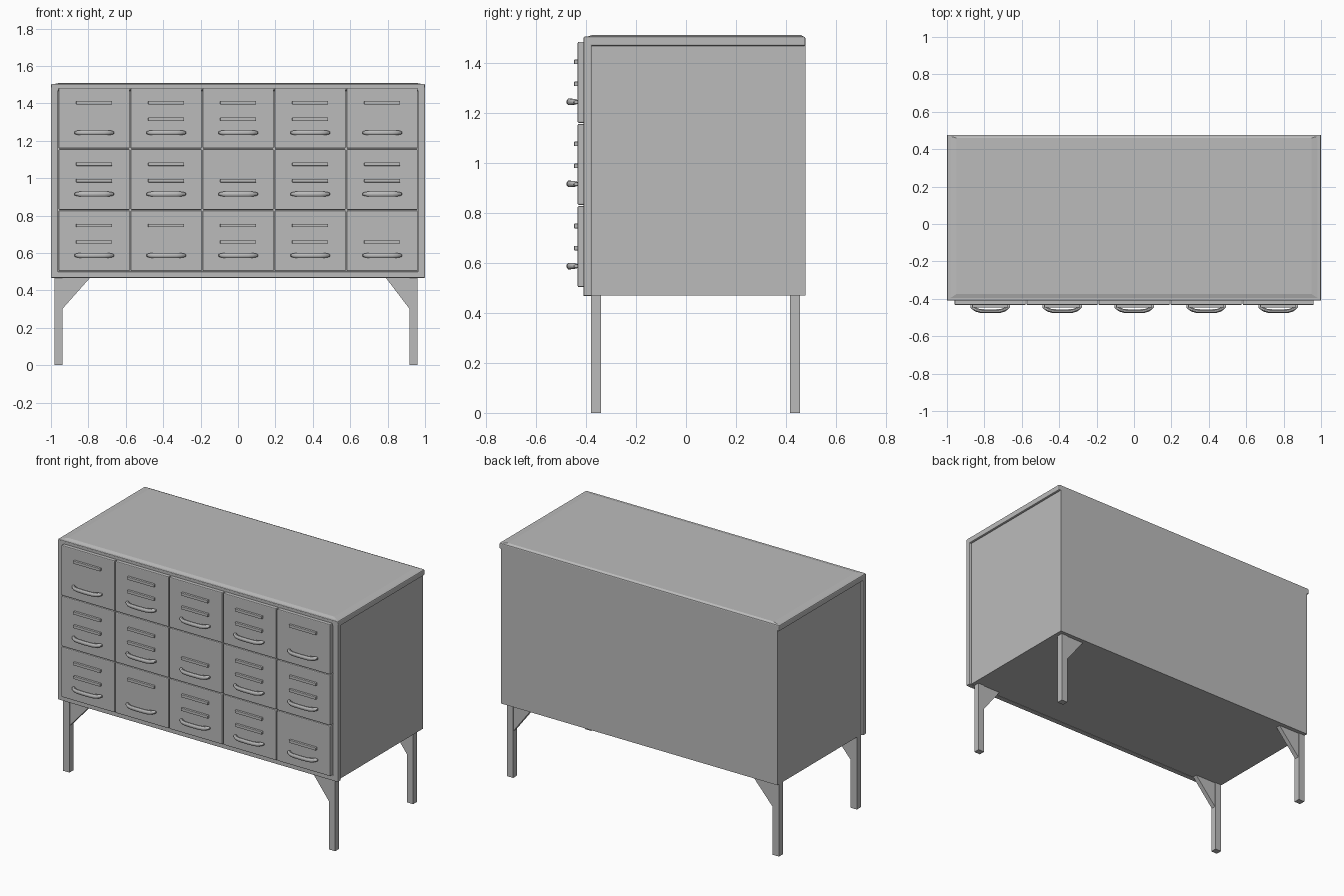
import bpy
import bmesh
import math

cube = bpy.data.objects.get("Cube")
if cube:
    bpy.data.objects.remove(cube, do_unlink=True)

GREY = (0.5, 0.5, 0.5, 1)
metal = bpy.data.materials.new("grey_metal")
metal.use_nodes = True
metal.diffuse_color = GREY
metal.node_tree.nodes["Principled BSDF"].inputs["Base Color"].default_value = GREY


def finish(name, bm, bevel=0, smooth=False):
    bmesh.ops.recalc_face_normals(bm, faces=bm.faces)
    mesh = bpy.data.meshes.new(name)
    bm.to_mesh(mesh)
    bm.free()
    mesh.materials.append(metal)
    obj = bpy.data.objects.new(name, mesh)
    bpy.context.collection.objects.link(obj)
    if bevel:
        mod = obj.modifiers.new("soft_edges", "BEVEL")
        mod.width = bevel
        mod.segments = 2
    if smooth:
        bpy.ops.object.select_all(action="DESELECT")
        obj.select_set(True)
        bpy.context.view_layer.objects.active = obj
        bpy.ops.object.shade_smooth_by_angle(angle=math.radians(40))
    return obj


def loft(name, rings, **kw):
    """Skin a list of matching rings and cap both ends."""
    bm = bmesh.new()
    loops = [[bm.verts.new(p) for p in ring] for ring in rings]
    n = len(loops[0])
    for a, b in zip(loops, loops[1:]):
        for i in range(n):
            j = (i + 1) % n
            bm.faces.new((a[i], a[j], b[j], b[i]))
    bm.faces.new(loops[0])
    bm.faces.new(loops[-1])
    return finish(name, bm, **kw)


def rect(x0, x1, y0, y1, z):
    return [(x0, y0, z), (x1, y0, z), (x1, y1, z), (x0, y1, z)]


def box(name, x, y, z, **kw):
    return loft(name, [rect(*x, *y, z[0]), rect(*x, *y, z[1])], **kw)


FRONT, BACK = -0.41, 0.477
BOTTOM, TOP = 0.467, 1.51

# Carcass, set in at the sides behind the shell lips
box("carcass", (-0.986, 0.986), (-0.395, BACK), (BOTTOM + 0.003, 1.49))

# Top slab with a shallow raised panel
box("top_slab", (-1, 1), (FRONT, BACK), (1.466, 1.504), bevel=0.006)
loft("top_panel", [rect(-0.992, 0.992, -0.402, 0.472, 1.502),
                   rect(-0.95, 0.95, -0.375, 0.46, TOP)])

# Front frame
for side, s in (("right", -1), ("left", 1)):
    box(side + "_front_post", sorted((s * 0.962, s)), (FRONT, -0.377),
        (BOTTOM, 1.49), bevel=0.005)
box("front_sill", (-0.99, 0.99), (FRONT, -0.377), (BOTTOM, 0.5), bevel=0.004)
box("front_header", (-0.99, 0.99), (FRONT, -0.377), (1.482, 1.5))


# Bow handle with tapering ends
HALF = [(0.105, -0.43, -0.447, 0.006), (0.095, -0.43, -0.457, 0.010),
        (0.08, -0.445, -0.468, 0.0125), (0.055, -0.455, -0.475, 0.013)]
STATIONS = ([(-x, a, b, h) for x, a, b, h in HALF]
            + [(0, -0.457, -0.477, 0.013)] + HALF[::-1])


def handle(name, cx, cz):
    rings = []
    for x, y_in, y_out, h in STATIONS:
        mid, r = (y_in + y_out) / 2, abs(y_out - y_in) / 2
        ring = []
        for k in range(8):
            a = math.tau * (k + 0.5) / 8
            ring.append((cx + x, mid + 1.08 * r * math.cos(a),
                         cz + 1.08 * h * math.sin(a)))
        rings.append(ring)
    loft(name, rings, smooth=True)


# Drawers: each has a handle and an upper and/or lower label bar
BARS = ["UL UL UL UL UL".split() for _ in range(3)]
BARS[0][0] = BARS[0][4] = BARS[2][1] = "U"
BARS[1][2] = BARS[2][4] = "L"
PITCH_X, PITCH_Z = 0.385, 0.328
for row in range(3):
    z_top = 1.483 - row * PITCH_Z
    for col in range(5):
        cx = (col - 2) * PITCH_X + 0.001
        tag = f"_{row + 1}_{col + 1}"
        box("drawer_front" + tag, (cx - 0.19, cx + 0.19), (-0.433, -0.39),
            (z_top - 0.324, z_top), bevel=0.005)
        for letter, drop in (("U", 0.08), ("L", 0.168)):
            if letter in BARS[row][col]:
                z = z_top - drop
                box("label_bar_" + letter.lower() + tag,
                    (cx - 0.096, cx + 0.096), (-0.447, -0.43),
                    (z - 0.009, z + 0.009), bevel=0.002)
        handle("handle" + tag, cx, z_top - 0.24)

# Legs with triangular braces pointing inwards
for side, x, s in (("right", -0.96, 1), ("left", 0.938, -1)):
    for end, y in (("front", -0.36), ("back", 0.435)):
        box(f"{end}_{side}_leg", (x - 0.022, x + 0.022),
            (y - 0.02, y + 0.02), (0, 0.475))
        inner = x + s * 0.02
        tri = [(inner, 0.3), (inner, 0.472), (s * -0.787, 0.472)]
        loft(f"{end}_{side}_brace",
             [[(px, y + d, pz) for px, pz in tri] for d in (-0.015, 0.015)])
